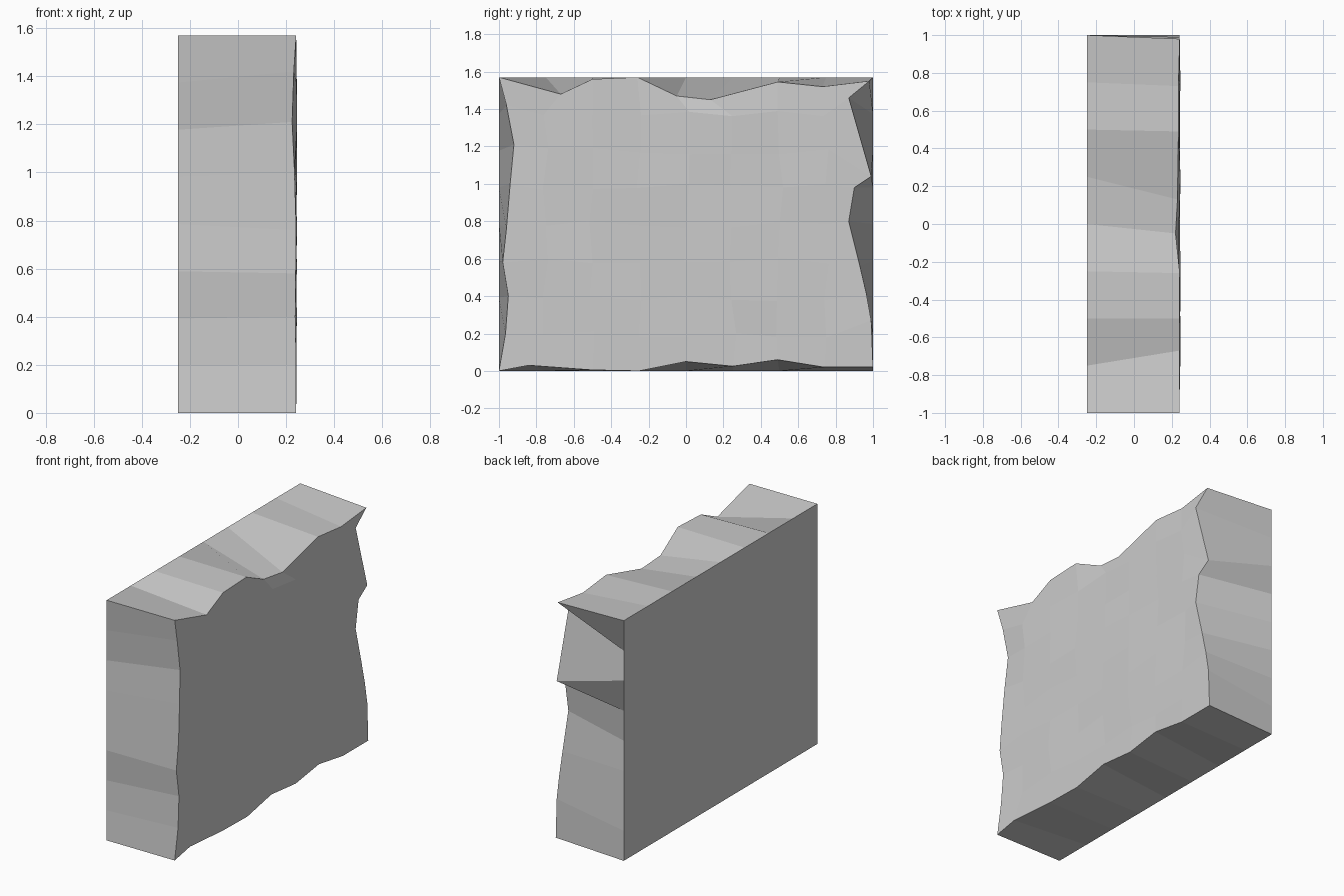
import bpy, bmesh, random

if "Cube" in bpy.data.objects:
    bpy.data.objects.remove(bpy.data.objects["Cube"])

random.seed(4)
N, H = 8, 1.57
BACK, FACE = -0.25, 0.242

# Broken outline of the rough face as (y, z), one point per grid step
bottom = [(-1, 0), (-.84, .03), (-.5, .005), (-.25, 0), (0, .05), (.25, .025), (.49, .06), (.74, .02), (1, .02)]
top = [(-1, H), (-.67, 1.48), (-.5, 1.56), (-.26, H), (-.05, 1.47), (.13, 1.45), (.49, 1.545), (.73, 1.52), (.98, 1.55)]
left = [(-1, 0), (-.965, .2), (-.95, .4), (-.98, .58), (-.96, .76), (-.94, 1.0), (-.92, 1.21), (-.96, 1.42), (-1, H)]
right = [(1, .02), (.99, .27), (.965, .41), (.93, .56), (.87, .8), (.9, .98), (.99, 1.04), (.87, 1.46), (.98, 1.55)]
# Small depth dips along the left and top edges
left_dip = [0, 0, .004, .002, 0, .007, .017, .01, 0]
top_dip = [0, 0, 0, 0, .022, .012, .007, .007, 0]


def front_point(i, j):
    if i == 0:
        return (FACE - left_dip[j], *left[j])
    if j == N:
        return (FACE - top_dip[i], *top[i])
    if i == N:
        return (FACE, *right[j])
    if j == 0:
        return (FACE, *bottom[i])
    jitter = random.uniform
    return (FACE + jitter(-.006, .004),
            -1 + 2 * i / N + jitter(-.02, .02),
            H * j / N + jitter(-.02, .02))


bm = bmesh.new()

# Rough face: grid of flat facets
front = {(i, j): bm.verts.new(front_point(i, j)) for i in range(N + 1) for j in range(N + 1)}
for i in range(N):
    for j in range(N):
        bm.faces.new([front[i, j], front[i + 1, j], front[i + 1, j + 1], front[i, j + 1]])

# Flat back and the four edge strips joining it to the rough face
ring = ([(i, 0) for i in range(N)] + [(N, j) for j in range(N)]
        + [(i, N) for i in range(N, 0, -1)] + [(0, j) for j in range(N, 0, -1)])
back = [bm.verts.new((BACK, -1 + 2 * i / N, H * j / N)) for i, j in ring]
bm.faces.new(back[::-1])
for k in range(len(ring)):
    n = (k + 1) % len(ring)
    bm.faces.new([back[k], back[n], front[ring[n]], front[ring[k]]])
bmesh.ops.recalc_face_normals(bm, faces=bm.faces[:])

mesh = bpy.data.meshes.new("rock_slab")
bm.to_mesh(mesh)
bm.free()
bpy.context.collection.objects.link(bpy.data.objects.new("rock_slab", mesh))
